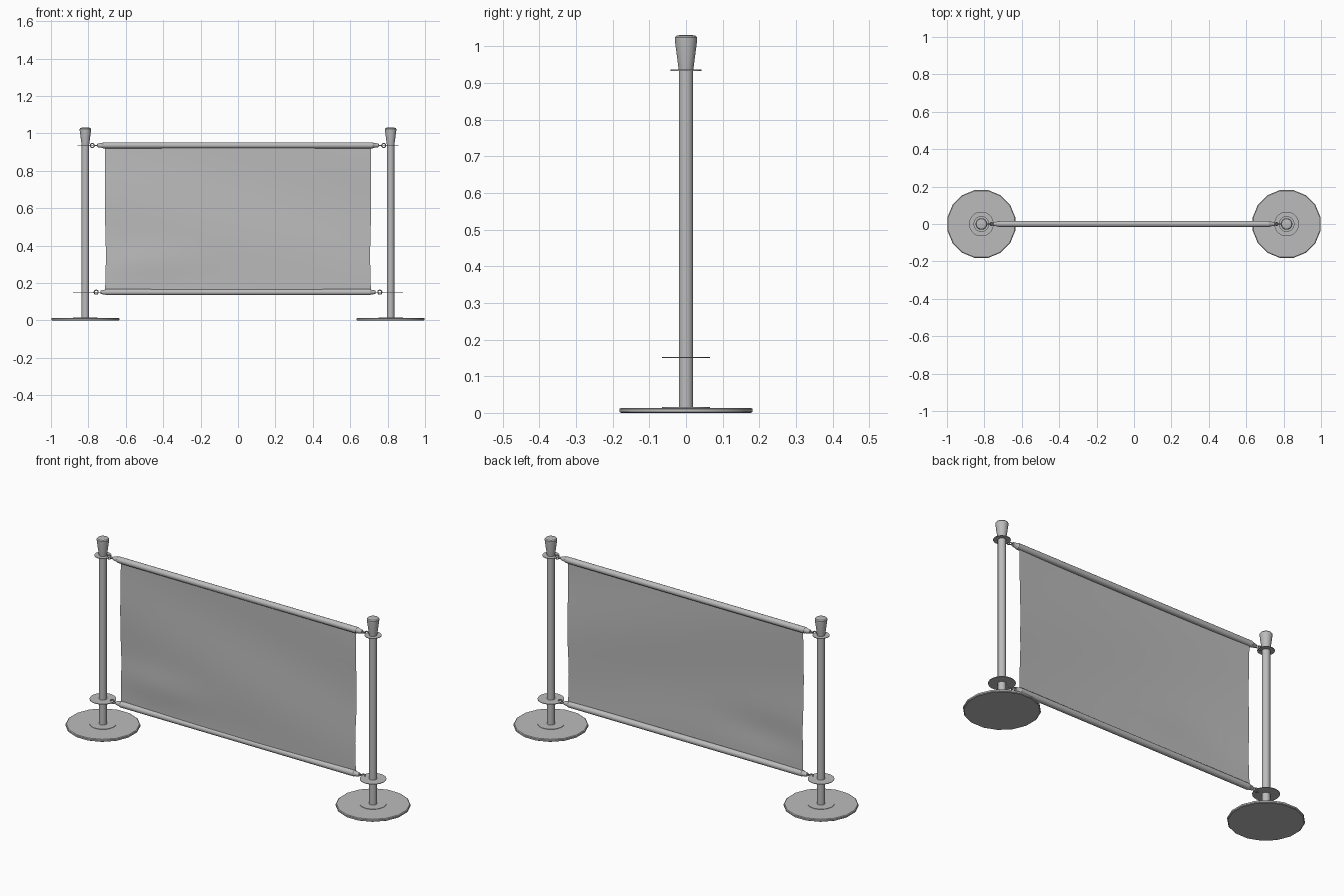
import bpy
import math

cube = bpy.data.objects.get("Cube")
if cube:
    bpy.data.objects.remove(cube, do_unlink=True)

grey = bpy.data.materials.new("plain grey")
grey.use_nodes = True
grey.diffuse_color = (0.5, 0.5, 0.5, 1)
grey.node_tree.nodes["Principled BSDF"].inputs["Base Color"].default_value = (0.5, 0.5, 0.5, 1)


def make(name, verts, faces, angle=35):
    mesh = bpy.data.meshes.new(name)
    mesh.from_pydata(verts, [], faces)
    mesh.materials.append(grey)
    obj = bpy.data.objects.new(name, mesh)
    bpy.context.collection.objects.link(obj)
    bpy.ops.object.select_all(action="DESELECT")
    obj.select_set(True)
    bpy.context.view_layer.objects.active = obj
    bpy.ops.object.shade_smooth_by_angle(angle=math.radians(angle))
    return obj


def lathe(name, profile, sides, x=0, z=0, along_x=False):
    """Turn a (radius, height) profile, upright or lying along x, with capped ends."""
    verts, faces = [], []
    for r, h in profile:
        for i in range(sides):
            a = math.tau * (i + 0.5) / sides
            u, v = r * math.cos(a), r * math.sin(a)
            verts.append((x + h, v, z - u) if along_x else (x + u, v, z + h))
    for k in range(len(profile) - 1):
        for i in range(sides):
            j = (i + 1) % sides
            faces.append((k * sides + i, k * sides + j, (k + 1) * sides + j, (k + 1) * sides + i))
    faces.append(tuple(reversed(range(sides))))
    top = (len(profile) - 1) * sides
    faces.append(tuple(range(top, top + sides)))
    return make(name, verts, faces)


def ring(name, x, z, radius, wire, flat):
    """Small wire ring, either lying flat or facing the front."""
    n, m = 14, 6
    verts, faces = [], []
    for i in range(n):
        a = math.tau * i / n
        for j in range(m):
            b = math.tau * j / m
            r = radius + wire * math.cos(b)
            u, v, w = r * math.cos(a), r * math.sin(a), wire * math.sin(b)
            verts.append((x + u, v, z + w) if flat else (x + u, -w, z + v))
            i2, j2 = (i + 1) % n, (j + 1) % m
            faces.append((i * m + j, i2 * m + j, i2 * m + j2, i * m + j2))
    return make(name, verts, faces, 80)


POST_X, TOP_Z, LOW_Z = 0.816, 0.935, 0.151

# Posts with bases, collars, finials and hooks
for side, s in (("left", 1), ("right", -1)):
    x = s * POST_X
    lathe(side + "_base", [(0.181, 0), (0.185, 0.003), (0.185, 0.011), (0.181, 0.014)], 16, x)
    lathe(side + "_base_collar", [(0.066, 0.012), (0.066, 0.016)], 24, x)
    lathe(side + "_post", [(0.02, 0.01), (0.02, 0.95)], 20, x)
    lathe(side + "_lower_disc", [(0.066, -0.0015), (0.066, 0.0015)], 24, x, LOW_Z)
    lathe(side + "_upper_disc", [(0.042, -0.0015), (0.042, 0.0015)], 24, x, TOP_Z)
    lathe(side + "_finial", [(0.02, 0.935), (0.031, 1.018), (0.031, 1.024),
                             (0.027, 1.029), (0.018, 1.031)], 20, x)
    for level, hx, z in (("upper", 0.779, TOP_Z), ("lower", 0.758, LOW_Z)):
        ring(f"{side}_{level}_hook", s * hx, z, 0.011, 0.003, False)
        ring(f"{side}_{level}_eyelet", s * (hx - 0.017), z, 0.008, 0.0025, True)

# Rails with tapered end caps
for level, z, half in (("upper", 0.936, 0.725), ("lower", LOW_Z, 0.708)):
    lathe(level + "_rail", [(0.007, -half - 0.028), (0.01, -half - 0.025), (0.014, -half),
                            (0.0165, -half + 0.003), (0.0165, half - 0.003), (0.014, half),
                            (0.01, half + 0.025), (0.007, half + 0.028)], 16, 0, z, True)

# Cloth banner, gently bowed and rippled near its lower edge
cols, rows = 32, 24
verts, faces = [], []
for j in range(rows + 1):
    v = j / rows
    slack = math.sin(math.pi * v)
    for i in range(cols + 1):
        u = 2 * i / cols - 1
        bow = -0.012 * (1 - u * u) + 0.003
        ripple = -0.006 * slack * math.sin(5 * v + 2 * u)
        fold = -0.009 * math.exp(-((v - 0.2) / 0.12) ** 2) * math.exp(-((u + 0.7) / 0.4) ** 2)
        edge = 0.71 - 0.004 * math.exp(-((v - 0.25) / 0.12) ** 2)
        verts.append((u * edge, bow + ripple + fold, LOW_Z + v * (0.936 - LOW_Z)))
for j in range(rows):
    for i in range(cols):
        a = j * (cols + 1) + i
        faces.append((a, a + 1, a + cols + 2, a + cols + 1))
make("cloth_banner", verts, faces, 80)
